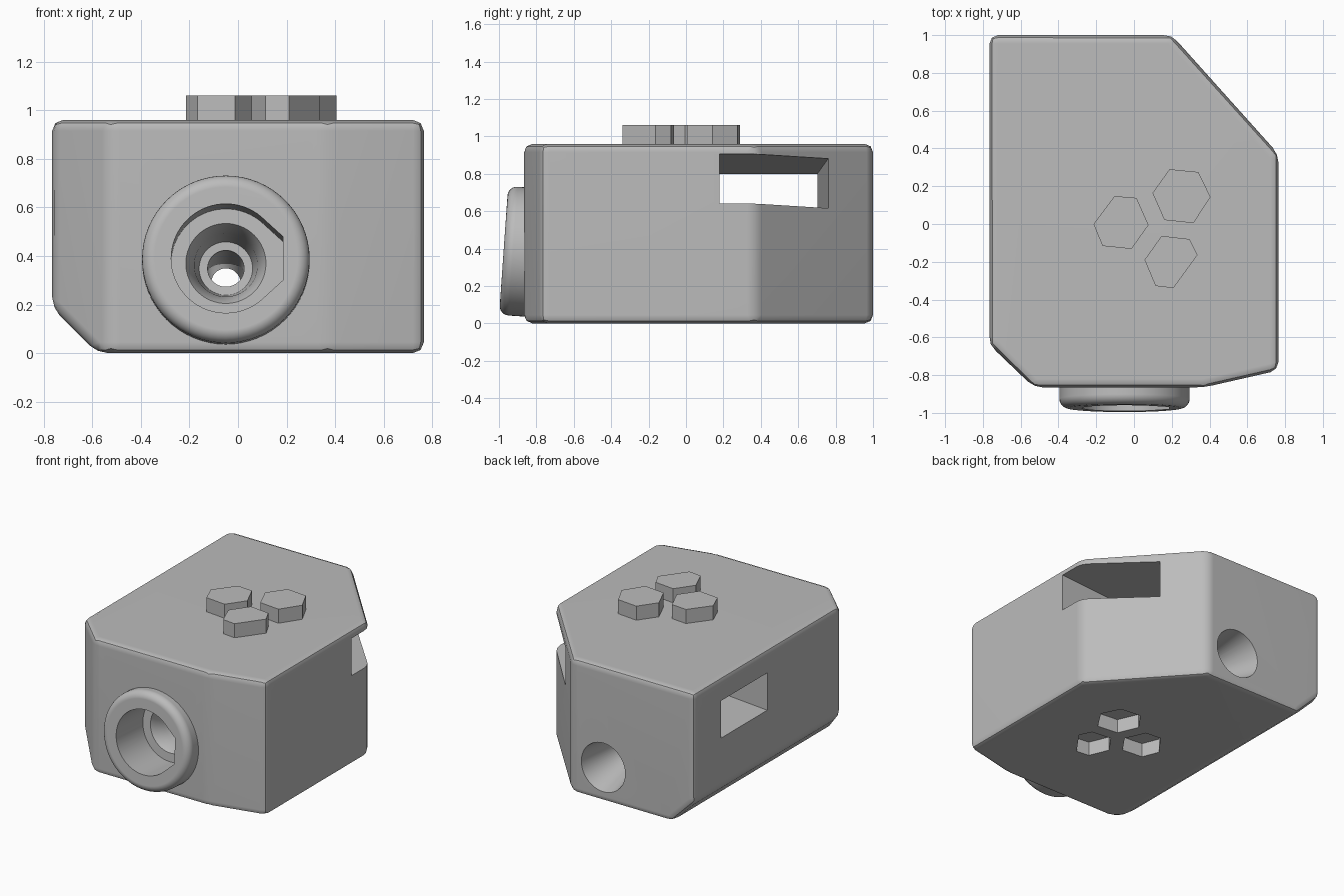
import bpy, bmesh, math
from mathutils import Matrix, Vector

if "Cube" in bpy.data.objects:
    bpy.data.objects.remove(bpy.data.objects["Cube"])

grey = bpy.data.materials.new("plain grey")
grey.use_nodes = True
grey.diffuse_color = (0.5, 0.5, 0.5, 1)
grey.node_tree.nodes["Principled BSDF"].inputs["Base Color"].default_value = (0.5, 0.5, 0.5, 1)


def make_object(name, bm):
    bmesh.ops.recalc_face_normals(bm, faces=bm.faces)
    mesh = bpy.data.meshes.new(name)
    bm.to_mesh(mesh)
    bm.free()
    mesh.materials.append(grey)
    obj = bpy.data.objects.new(name, mesh)
    bpy.context.collection.objects.link(obj)
    return obj


def loft(rings, matrix=Matrix()):
    """Closed solid through matching rings of points."""
    bm = bmesh.new()
    loops = [[bm.verts.new(matrix @ Vector(p)) for p in ring] for ring in rings]
    n = len(loops[0])
    for a, b in zip(loops, loops[1:]):
        for i in range(n):
            j = (i + 1) % n
            bm.faces.new((a[i], a[j], b[j], b[i]))
    bm.faces.new(loops[0])
    bm.faces.new(loops[-1])
    return bm


def prism(outline, low, high, matrix=Matrix()):
    return loft([[(x, y, z) for x, y in outline] for z in (low, high)], matrix)


def lathe(profile, matrix, n=64):
    turns = [math.tau * i / n for i in range(n)]
    return loft([[(r * math.cos(t), r * math.sin(t), z) for t in turns]
                 for z, r in profile], matrix)


def select(obj):
    bpy.ops.object.select_all(action="DESELECT")
    obj.select_set(True)
    bpy.context.view_layer.objects.active = obj


def apply_modifier(obj, kind, **settings):
    mod = obj.modifiers.new(kind.title(), kind)
    for key, value in settings.items():
        setattr(mod, key, value)
    select(obj)
    bpy.ops.object.modifier_apply(modifier=mod.name)


def cut(obj, cutters):
    for cutter in cutters:
        apply_modifier(obj, "BOOLEAN", operation="DIFFERENCE", solver="EXACT", object=cutter)


def smooth(obj):
    select(obj)
    bpy.ops.object.shade_smooth_by_angle(angle=math.radians(32))
    apply_modifier(obj, "WEIGHTED_NORMAL", keep_sharp=True)


# Body: extruded plan with one sloped lower edge, then rounded edges
plan = [(-.765, -.64), (-.53, -.865), (.37, -.865), (.765, -.775),
        (.765, .37), (.2, 1), (-.765, 1)]
bm = prism(plan, 0, .96)
edge = Vector((-.765, 0, .185))
cutplane = bmesh.ops.bisect_plane(bm, geom=bm.verts[:] + bm.edges[:] + bm.faces[:],
                                  plane_co=edge, plane_no=(-1, 0, -1), clear_outer=True)
rim = [g for g in cutplane["geom_cut"] if isinstance(g, bmesh.types.BMEdge)]
bmesh.ops.contextual_create(bm, geom=rim)
body = make_object("body", bm)
apply_modifier(body, "BEVEL", width=.045, segments=2, limit_method="ANGLE",
               angle_limit=math.radians(10))

# Tilted axis shared by the collar and the bore (local z points outwards)
axis = Matrix.Translation((-.05, -.975, .39)) @ Matrix.Rotation(math.radians(86), 4, "X")

# Round collar with a soft front rim
rim_arc = [(-.05 + .05 * math.sin(t), .295 + .05 * math.cos(t))
           for t in (math.pi / 2 * i / 6 for i in range(7))]
collar = make_object("collar", lathe([(-.2, .345)] + rim_arc, axis))

# Cutters: flat-sided pocket, stepped bore flaring at the back, sloping slot
arc = [math.radians(a) for a in range(50, 311, 5)]
pocket = [(.225 * math.cos(t), .225 * math.sin(t)) for t in arc] + [(.235, -.09), (.235, .09)]
pocket_cutter = make_object("pocket_cutter", prism(pocket, -.3, .1, axis))
bore = [(-.25, .165), (-.3, .165), (-.33, .15), (-.4, .13), (-.6, .11), (-.602, .075),
        (-1.45, .06), (-1.97, .17), (-2.1, .2)]
bore_cutter = make_object("bore_cutter", lathe(bore, axis))


def slot_ring(x):
    floor, far = .587 + .07 * x, .74 + .05 * x
    return [(x, .18, floor), (x, far, floor), (x, far, floor + .265), (x, .18, floor + .265)]


slot_cutter = make_object("slot_cutter", loft([slot_ring(-1), slot_ring(1)]))

# Hexagonal pegs on top and matching sockets underneath
hexes = {
    "left": [(-.214, 0), (-.103, .148), (.013, .138), (.077, -.005), (-.013, -.132), (-.167, -.116)],
    "back": [(.098, .164), (.188, .29), (.341, .275), (.405, .143), (.315, .005), (.161, .021)],
    "front": [(.056, -.19), (.146, -.063), (.294, -.08), (.336, -.164), (.209, -.339), (.114, -.328)],
}
sockets = []
for side, outline in hexes.items():
    make_object(side + "_peg", prism(outline, .94, 1.06))
    sockets.append(make_object(side + "_socket_cutter", prism(outline, -.1, .1)))

cutters = [pocket_cutter, bore_cutter, slot_cutter] + sockets
cut(body, cutters)
cut(collar, [pocket_cutter])
for obj in (body, collar):
    smooth(obj)
for cutter in cutters:
    bpy.data.objects.remove(cutter)
